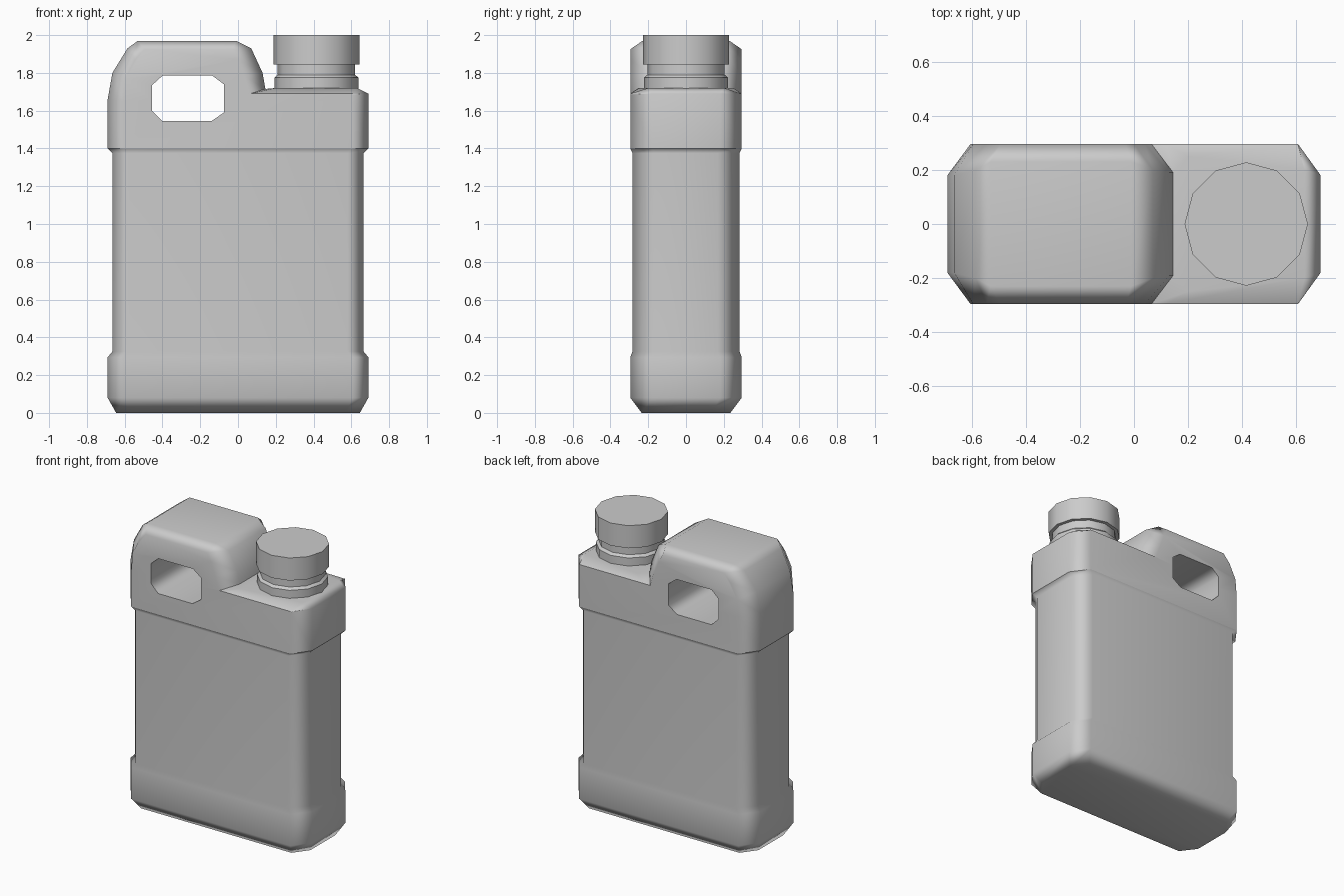
import bpy, bmesh, math

if "Cube" in bpy.data.objects:
    bpy.data.objects.remove(bpy.data.objects["Cube"])


def loft(name, rings, cap_start=True, cap_end=True, angle=62):
    """Skin a list of equally long point rings into one smooth object."""
    bm = bmesh.new()
    loops = [[bm.verts.new(p) for p in ring] for ring in rings]
    n = len(loops[0])
    for a, b in zip(loops, loops[1:]):
        for i in range(n):
            j = (i + 1) % n
            bm.faces.new((a[i], a[j], b[j], b[i]))
    if cap_start:
        bm.faces.new(loops[0][::-1])
    if cap_end:
        bm.faces.new(loops[-1])
    bmesh.ops.recalc_face_normals(bm, faces=bm.faces)
    mesh = bpy.data.meshes.new(name)
    bm.to_mesh(mesh)
    bm.free()
    obj = bpy.data.objects.new(name, mesh)
    bpy.context.collection.objects.link(obj)
    smooth(obj, angle)
    return obj


def smooth(obj, angle):
    bpy.ops.object.select_all(action='DESELECT')
    obj.select_set(True)
    bpy.context.view_layer.objects.active = obj
    bpy.ops.object.shade_smooth_by_angle(angle=math.radians(angle))


def cut_rect(hx, hy, z, cx=0.085, cy=0.115):
    """Rectangle with cut corners at height z."""
    q = [(hx, hy - cy), (hx - cx, hy)]
    half = q + [(-x, y) for x, y in reversed(q)]
    return [(x, y, z) for x, y in half] + [(-x, -y, z) for x, y in half]


def lathe(name, profile, cx, sides=12):
    rings = []
    for r, z in profile:
        rings.append([(cx + r * math.cos(2 * math.pi * i / sides),
                       r * math.sin(2 * math.pi * i / sides), z)
                      for i in range(sides)])
    return loft(name, rings, angle=40)


def weight_normals(obj):
    mod = obj.modifiers.new("weighted_normals", 'WEIGHTED_NORMAL')
    mod.keep_sharp = True


# Container body: foot band, recessed label area, start of the upper band
body = loft("body", [
    cut_rect(0.645, 0.235, 0.0, 0.075, 0.10),
    cut_rect(0.69, 0.295, 0.08),
    cut_rect(0.69, 0.295, 0.295),
    cut_rect(0.665, 0.283, 0.325),
    cut_rect(0.665, 0.283, 1.375),
    cut_rect(0.69, 0.295, 1.40),
], cap_end=False)
weight_normals(body)

# Upper band with handle and shoulder: outer x, z, its half depth, side-face x, z
outline = [
    (-0.69, 1.40, 0.18, -0.605, 1.40),
    (-0.69, 1.66, 0.18, -0.605, 1.65),
    (-0.665, 1.80, 0.18, -0.595, 1.77),
    (-0.585, 1.93, 0.20, -0.545, 1.87),
    (-0.53, 1.97, 0.23, -0.495, 1.925),
    (-0.01, 1.97, 0.23, -0.03, 1.925),
    (0.07, 1.93, 0.20, 0.0, 1.87),
    (0.13, 1.80, 0.19, 0.04, 1.78),
    (0.145, 1.715, 0.19, 0.065, 1.69),
    (0.20, 1.72, 0.25, 0.12, 1.69),
    (0.63, 1.72, 0.20, 0.605, 1.69),
    (0.69, 1.69, 0.18, 0.607, 1.685),
    (0.69, 1.40, 0.18, 0.605, 1.40),
]
D = 0.295
handle = loft("handle_and_shoulder", [
    [(xi, -D, zi) for x, z, y, xi, zi in outline],
    [(x, -y, z) for x, z, y, xi, zi in outline],
    [(x, y, z) for x, z, y, xi, zi in outline],
    [(xi, D, zi) for x, z, y, xi, zi in outline],
])

# Grip opening
opening = [(-0.40, 1.785), (-0.135, 1.785), (-0.075, 1.74), (-0.075, 1.59),
           (-0.14, 1.545), (-0.40, 1.545), (-0.455, 1.60), (-0.455, 1.735)]
cutter = loft("grip_cutter", [[(x, y, z) for x, z in opening] for y in (-0.5, 0.5)])
cutter.hide_render = True
mod = handle.modifiers.new("grip", 'BOOLEAN')
mod.operation = 'DIFFERENCE'
mod.solver = 'EXACT'
mod.object = cutter
bpy.context.view_layer.objects.active = handle
bpy.ops.object.modifier_apply(modifier=mod.name)
bpy.data.objects.remove(cutter)
smooth(handle, 62)
weight_normals(handle)

# Neck with collar, and the screw cap
lathe("neck", [(0.222, 1.70), (0.222, 1.775), (0.205, 1.79), (0.205, 1.86)], 0.415)
lathe("cap", [(0.228, 1.845), (0.228, 2.0)], 0.415)
